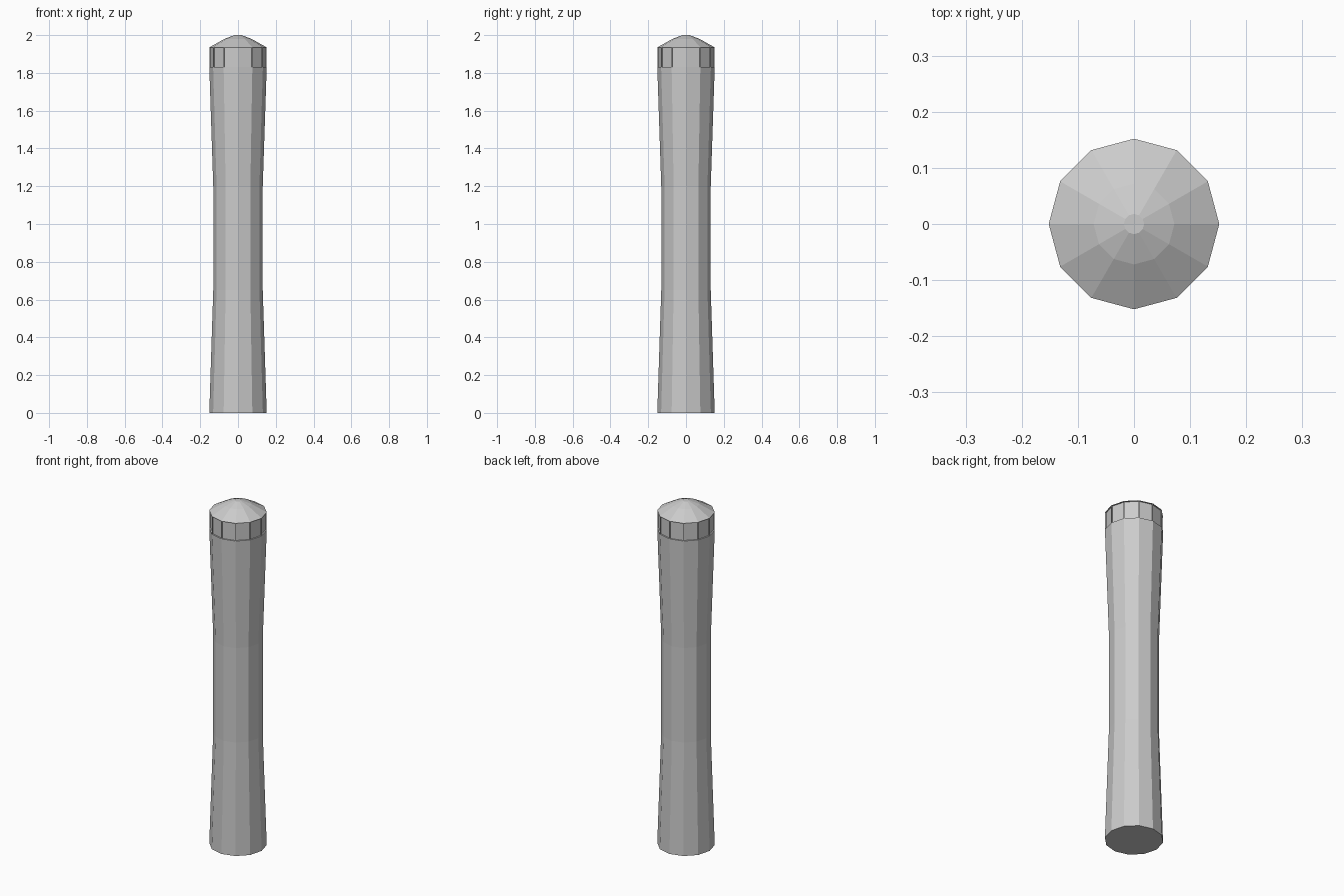
import bpy, bmesh, math

cube = bpy.data.objects.get("Cube")
if cube:
    bpy.data.objects.remove(cube)

SIDES = 12
GREY = (0.6, 0.6, 0.6, 1)

stone = bpy.data.materials.new("light grey")
stone.use_nodes = True
stone.diffuse_color = GREY
stone.node_tree.nodes["Principled BSDF"].inputs["Base Color"].default_value = GREY

# Radius and height of each ring, from the foot to the crown
profile = [(0.152, 0), (0.131, 0.65), (0.131, 1.2), (0.152, 1.83),
           (0.152, 1.935), (0.072, 1.98), (0.018, 2.0)]
BAND = 3  # the section of the profile that carries the sunken panels

bm = bmesh.new()
rings = []
for radius, z in profile:
    angles = [2 * math.pi * i / SIDES for i in range(SIDES)]
    rings.append([bm.verts.new((radius * math.cos(a), radius * math.sin(a), z))
                  for a in angles])

# Side walls
panels = []
for level, (low, high) in enumerate(zip(rings, rings[1:])):
    for i in range(SIDES):
        j = (i + 1) % SIDES
        face = bm.faces.new((low[i], low[j], high[j], high[i]))
        if level == BAND:
            panels.append(face)

# Foot and crown
bm.faces.new(reversed(rings[0]))
bm.faces.new(rings[-1])
bm.normal_update()

# Sunken panels around the neck: a thin frame, then a straight-sided recess
bmesh.ops.inset_individual(bm, faces=panels, thickness=0.003)
bmesh.ops.inset_individual(bm, faces=panels, thickness=0.0002, depth=-0.007)

mesh = bpy.data.meshes.new("post")
bm.to_mesh(mesh)
bm.free()
mesh.materials.append(stone)
post = bpy.data.objects.new("post", mesh)
bpy.context.collection.objects.link(post)
